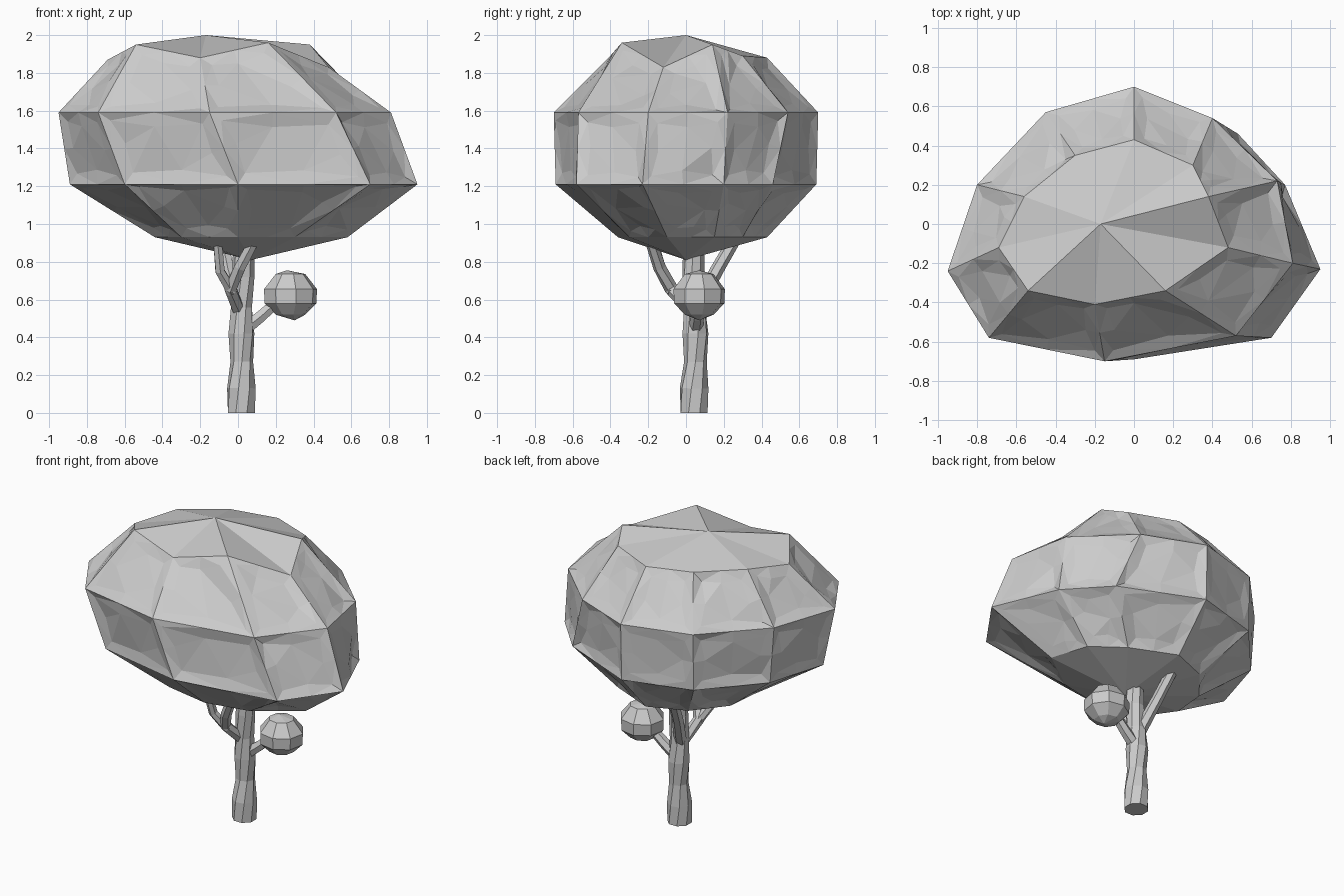
import bpy, bmesh, math, random
from mathutils import Vector

if "Cube" in bpy.data.objects:
    bpy.data.objects.remove(bpy.data.objects["Cube"])

random.seed(4)


def finish(name, bm):
    bmesh.ops.recalc_face_normals(bm, faces=bm.faces)
    me = bpy.data.meshes.new(name)
    bm.to_mesh(me)
    bm.free()
    ob = bpy.data.objects.new(name, me)
    bpy.context.collection.objects.link(ob)
    return ob


def loft(rings, bottom=None, top=None):
    """Skin a stack of rings; close each end with a pole or a flat cap."""
    bm = bmesh.new()
    vs = [[bm.verts.new(p) for p in r] for r in rings]
    n = len(vs[0])
    for a, b in zip(vs, vs[1:]):
        for i in range(n):
            j = (i + 1) % n
            bm.faces.new((a[i], a[j], b[j], b[i]))
    for ring, pole in ((vs[0], bottom), (vs[-1], top)):
        if pole is None:
            bm.faces.new(ring)
        else:
            p = bm.verts.new(pole)
            for i in range(n):
                bm.faces.new((ring[i], ring[(i + 1) % n], p))
    return bm


def tube(name, path, sides, twist=0.0):
    """Faceted limb along (x, y, z, radius) points."""
    pts = [Vector(p[:3]) for p in path]
    rings = []
    for k, p in enumerate(pts):
        d = (pts[min(k + 1, len(pts) - 1)] - pts[max(k - 1, 0)]).normalized()
        u = Vector((0, 1, 0)).cross(d).normalized()
        v = d.cross(u)
        angles = [math.tau * (i + 0.5) / sides + twist * k for i in range(sides)]
        rings.append([p + path[k][3] * (u * math.cos(a) + v * math.sin(a)) for a in angles])
    return finish(name, loft(rings))


# Canopy: irregular ten-sided rings
under = [(-.44, -.1), (-.3, -.3), (0, -.36), (.3, -.3), (.58, -.1),
         (.5, .15), (.3, .3), (0, .43), (-.25, .33), (-.42, .12)]
lower = [(-.89, -.2), (-.6, -.56), (0, -.69), (.70, -.58), (.95, -.23),
         (.77, .2), (.53, .46), (0, .69), (-.45, .56), (-.77, .2)]
upper = [(-.95, -.24), (-.74, -.58), (-.15, -.7), (.52, -.57), (.81, -.2),
         (.73, .22), (.4, .54), (0, .7), (-.45, .57), (-.8, .2)]
crown = [(-.69, -.12, 1.87), (-.54, -.34, 1.95), (-.2, -.41, 1.88), (.16, -.34, 1.96),
         (.48, -.12, 1.83), (.38, .14, 1.95), (.3, .3, 1.89), (0, .43, 1.88),
         (-.3, .35, 1.89), (-.56, .14, 1.9)]
bm = loft([[(x, y, .93) for x, y in under], [(x, y, 1.21) for x, y in lower],
           [(x, y, 1.59) for x, y in upper], crown], (.07, 0, .81), (-.17, 0, 2.0))
bmesh.ops.recalc_face_normals(bm, faces=bm.faces)

# Shallow faceted dimples in every side panel
panels = [f for f in bm.faces if len(f.verts) == 4]
edges = list({e for f in panels for e in f.edges})
for e in edges:
    bmesh.utils.edge_split(e, e.verts[0], 0.5)
bmesh.ops.inset_individual(bm, faces=panels, thickness=.075, depth=-.012)
for f in panels:
    for v in f.verts:
        v.co += f.normal * random.uniform(-.012, .012)
bmesh.ops.triangulate(bm, faces=bm.faces)
finish("canopy", bm)

# Trunk
tube("trunk", [(.018, .043, 0, .077), (.018, .043, .13, .077), (.02, .05, .27, .06),
               (.018, .05, .42, .07), (.018, .045, .56, .06), (.028, .04, .72, .06),
               (.03, .04, .92, .055)], 8, .2)

# Branches
tube("front_branch", [(0, .02, .55, .035), (-.04, -.08, .66, .036),
                      (.01, -.14, .77, .034), (.09, -.19, .92, .03)], 6)
tube("front_left_branch", [(-.03, -.07, .64, .032), (-.095, -.13, .75, .028),
                           (-.11, -.18, .93, .026)], 6)
tube("back_branch", [(0, .06, .56, .04), (-.05, .16, .75, .036), (-.09, .27, .94, .034)], 6)
tube("side_branch", [(.03, .05, .44, .04), (.12, .06, .51, .035), (.22, .07, .6, .03)], 6)

# Small foliage ball on the side branch
profile = [(.08, .52), (.14, .58), (.143, .655), (.08, .735)]
ball = [[(.278 + r * math.cos(i * math.pi / 4 + .2), .07 + r * .97 * math.sin(i * math.pi / 4 + .2), z)
         for i in range(8)] for r, z in profile]
finish("small_foliage", loft(ball, (.3, .07, .49), (.26, .07, .755)))
